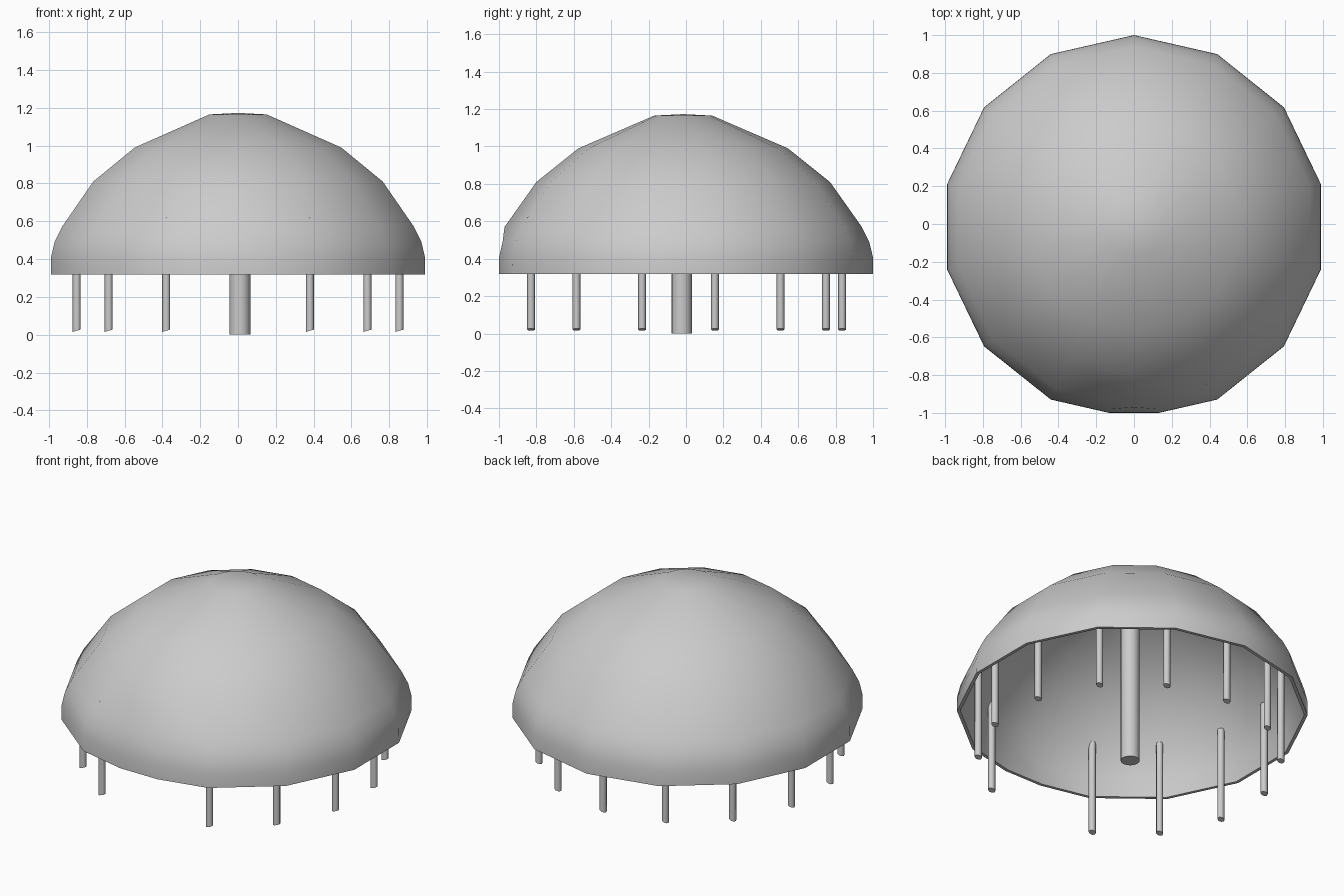
import bpy, bmesh
from math import pi, sin, cos, radians

if "Cube" in bpy.data.objects:
    bpy.data.objects.remove(bpy.data.objects["Cube"])

SIDES = 14


def finish(bm, name, angle=40):
    bmesh.ops.remove_doubles(bm, verts=bm.verts, dist=1e-4)
    bmesh.ops.recalc_face_normals(bm, faces=bm.faces)
    mesh = bpy.data.meshes.new(name)
    bm.to_mesh(mesh)
    bm.free()
    obj = bpy.data.objects.new(name, mesh)
    bpy.context.collection.objects.link(obj)
    bpy.ops.object.select_all(action='DESELECT')
    obj.select_set(True)
    bpy.context.view_layer.objects.active = obj
    bpy.ops.object.shade_smooth_by_angle(angle=radians(angle))
    return obj


def corner(k, r, cy):
    a = -pi / 2 + 2 * pi * k / SIDES
    return r * cos(a), cy + r * sin(a)


def ring(bm, r, z, cut):
    # Polygon ring whose front corner is cut flat over the entrance
    cy = -0.015
    pts = [corner(k, r, cy) for k in range(SIDES)]
    f = pts[0]
    split = [tuple(f[i] + cut * (n[i] - f[i]) for i in (0, 1)) for n in (pts[-1], pts[1])]
    return [bm.verts.new((x, y, z)) for x, y in [split[1]] + pts[1:] + [split[0]]]


# Domed roof: outer skin, hem, and inner skin as one profile (radius, z, cut)
profile = [(0.155, 1.165, 0), (0.56, 0.99, 0), (0.785, 0.81, 0), (0.955, 0.57, 0),
           (0.995, 0.49, 0.3), (1.014, 0.41, 0.3), (1.015, 0.318, 0.3),
           (0.995, 0.318, 0.3), (0.97, 0.43, 0.3), (0.925, 0.56, 0),
           (0.765, 0.79, 0), (0.545, 0.968, 0), (0.15, 1.143, 0)]
bm = bmesh.new()
rings = [ring(bm, *p) for p in profile]
n = SIDES + 1
for a, b in zip(rings, rings[1:]):
    for i in range(n):
        j = (i + 1) % n
        bm.faces.new((a[i], a[j], b[j], b[i]))
for rim, z in ((rings[0], 1.173), (rings[-1], 1.15)):
    apex = bm.verts.new((0, -0.015, z))
    for i in range(n):
        bm.faces.new((rim[i], rim[(i + 1) % n], apex))
finish(bm, "domed_roof")


def post(name, x, y, r, z0, z1, sides, slant=0):
    bm = bmesh.new()
    bmesh.ops.create_cone(bm, cap_ends=True, segments=sides, radius1=r, radius2=r, depth=z1 - z0)
    for v in bm.verts:
        if v.co.z < 0:
            v.co.z += slant * (v.co.x + r) / (2 * r)
        v.co.x += x
        v.co.y += y
        v.co.z += (z0 + z1) / 2
    return finish(bm, name, 50)


# Central pole
post("centre_pole", 0.01, -0.023, 0.055, 0, 1.15, 16)

# Ring of wall posts, one per roof corner except the front entrance
for k in range(1, SIDES):
    x, y = corner(k, 0.875, -0.04)
    post(f"wall_post_{k}", x, y, 0.021, 0.015, 0.62, 8, 0.012)
